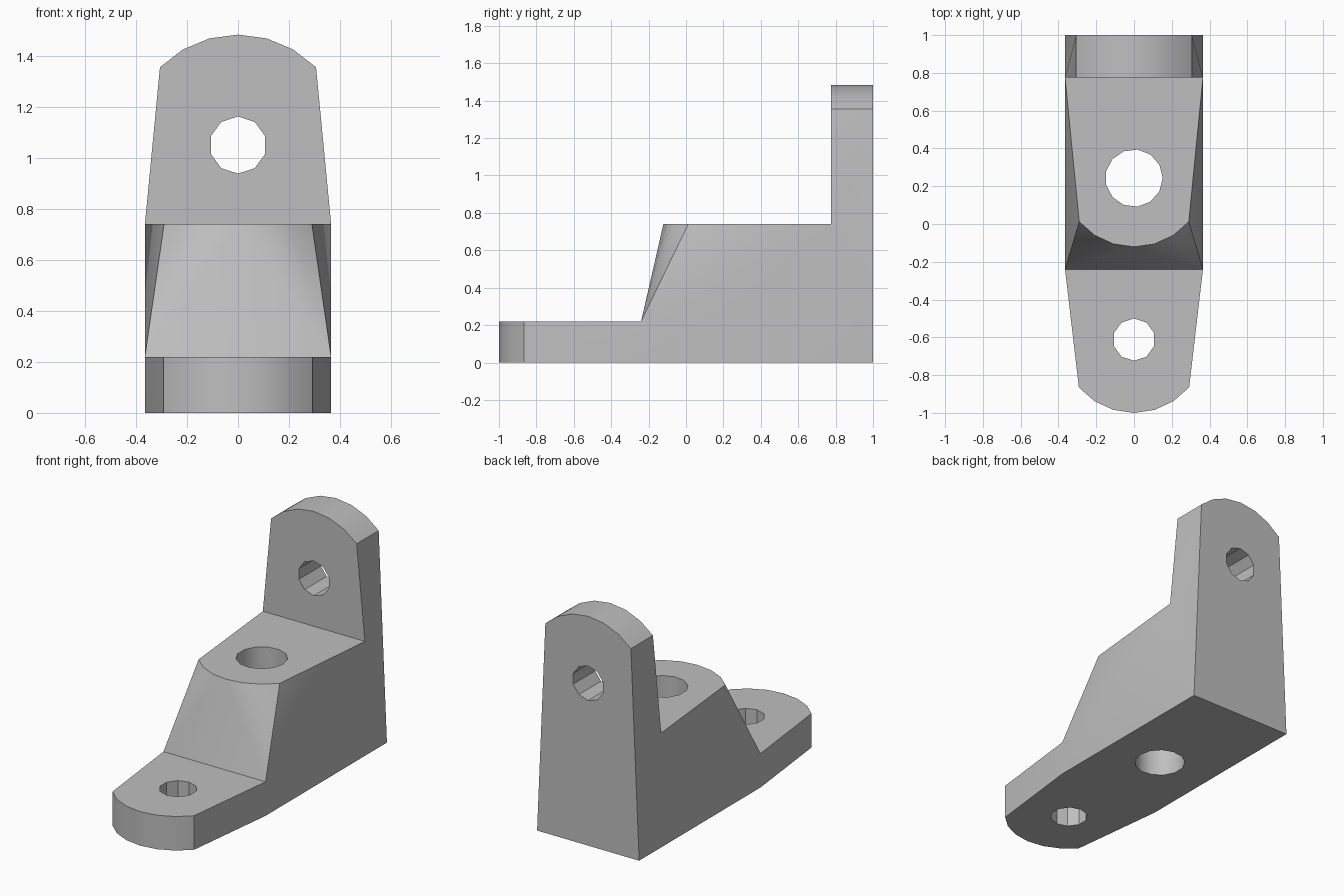
import bpy, bmesh, math
from mathutils import Vector, Matrix

cube = bpy.data.objects.get("Cube")
if cube:
    bpy.data.objects.remove(cube, do_unlink=True)

HALF = 0.365       # half width of the body
TAB_Z = 0.22       # top of the front tab
DECK_Z = 0.74      # top of the middle block
RIDGE_Y = -0.24    # foot of the slope
WALL_Y = 0.775     # front of the upright plate


def arc(half_width, rise, segments=6):
    """Points (x, height) of a shallow arc, left to right."""
    r = (half_width ** 2 + rise ** 2) / (2 * rise)
    a = math.asin(half_width / r)
    angles = [a * (2 * i / segments - 1) for i in range(segments + 1)]
    return [(r * math.sin(t), rise - r + r * math.cos(t)) for t in angles]


bm = bmesh.new()


def vert(x, y, z):
    return bm.verts.new((x, y, z))


def pair(y, z):
    return [vert(-HALF, y, z), vert(HALF, y, z)]


def strip(a, b):
    for i in range(len(a) - 1):
        bm.faces.new((a[i], a[i + 1], b[i + 1], b[i]))


# Rounded outlines
tab_low = [vert(x, -0.865 - h, 0) for x, h in arc(0.292, 0.135)]
tab_top = [vert(x, -0.865 - h, TAB_Z) for x, h in arc(0.292, 0.135)]
deck = [vert(x, 0.012 - h, DECK_Z) for x, h in arc(0.29, 0.133)]
wall_front = [vert(x, WALL_Y, 1.355 + h) for x, h in arc(0.306, 0.128)]
wall_back = [vert(x, 1, 1.355 + h) for x, h in arc(0.306, 0.128)]

# Corner pairs, left and right
foot = pair(RIDGE_Y, 0)
ridge = pair(RIDGE_Y, TAB_Z)
step = pair(WALL_Y, DECK_Z)
heel = pair(1, 0)

# Flat caps
bm.faces.new(tab_low + [foot[1], heel[1], heel[0], foot[0]])
bm.faces.new(tab_top + [ridge[1], ridge[0]])
bm.faces.new(deck + [step[1], step[0]])
bm.faces.new(wall_front + [step[1], step[0]])
bm.faces.new(wall_back + [heel[1], heel[0]])

# Rounded ends
strip(tab_low, tab_top)
strip(wall_front, wall_back)

# Slope fanning from the ridge corners to the deck arc
mid = len(deck) // 2
bm.faces.new((ridge[0], ridge[1], deck[mid]))
for i in range(len(deck) - 1):
    bm.faces.new((ridge[0 if i < mid else 1], deck[i], deck[i + 1]))

# Both sides
for s, e in ((0, 0), (1, -1)):
    bm.faces.new((tab_low[e], foot[s], ridge[s], tab_top[e]))
    bm.faces.new((foot[s], heel[s], step[s], ridge[s]))
    bm.faces.new((ridge[s], step[s], deck[e]))
    bm.faces.new((heel[s], wall_back[e], step[s]))
    bm.faces.new((step[s], wall_back[e], wall_front[e]))

bmesh.ops.recalc_face_normals(bm, faces=bm.faces)
mesh = bpy.data.meshes.new("bracket")
bm.to_mesh(mesh)
bm.free()
bracket = bpy.data.objects.new("bracket", mesh)
bpy.context.collection.objects.link(bracket)

# One grey material
grey = bpy.data.materials.new("plain grey")
grey.use_nodes = True
colour = (0.52, 0.52, 0.52, 1)
grey.diffuse_color = colour
for node in grey.node_tree.nodes:
    if node.type == 'BSDF_PRINCIPLED':
        node.inputs["Base Color"].default_value = colour
mesh.materials.append(grey)

bpy.ops.object.select_all(action='DESELECT')
bracket.select_set(True)
bpy.context.view_layer.objects.active = bracket


def drill(name, centre, radius, sides, direction, turn):
    """Cut a prism-shaped hole through the bracket."""
    cut = bmesh.new()
    aim = Vector((0, 0, 1)).rotation_difference(Vector(direction)).to_matrix().to_4x4()
    matrix = Matrix.Translation(centre) @ aim @ Matrix.Rotation(turn, 4, 'Z')
    bmesh.ops.create_cone(cut, cap_ends=True, segments=sides, radius1=radius,
                          radius2=radius, depth=2, matrix=matrix)
    cut_mesh = bpy.data.meshes.new(name)
    cut.to_mesh(cut_mesh)
    cut.free()
    cut_mesh.materials.append(grey)
    cutter = bpy.data.objects.new(name, cut_mesh)
    cutter.hide_render = True
    bpy.context.collection.objects.link(cutter)
    mod = bracket.modifiers.new(name, 'BOOLEAN')
    mod.operation = 'DIFFERENCE'
    mod.solver = 'EXACT'
    mod.object = cutter
    bpy.ops.object.modifier_apply(modifier=name)
    bpy.data.objects.remove(cutter, do_unlink=True)


# Bolt holes in the tab, the middle block and the upright plate
# (create_cone starts its ring on +y, so odd rings are turned to start on +x)
drill("tab_hole", (0, -0.612, 0), 0.112, 10, (0, 0, 1), 0)
drill("deck_hole", (0, 0.243, 0.4), 0.152, 13, (0, 0, 1), -math.pi / 2)
drill("wall_hole", (0, 1, 1.05), 0.112, 10, (0, 1, 0), 0)

bpy.ops.object.shade_smooth_by_angle(angle=math.radians(30))
